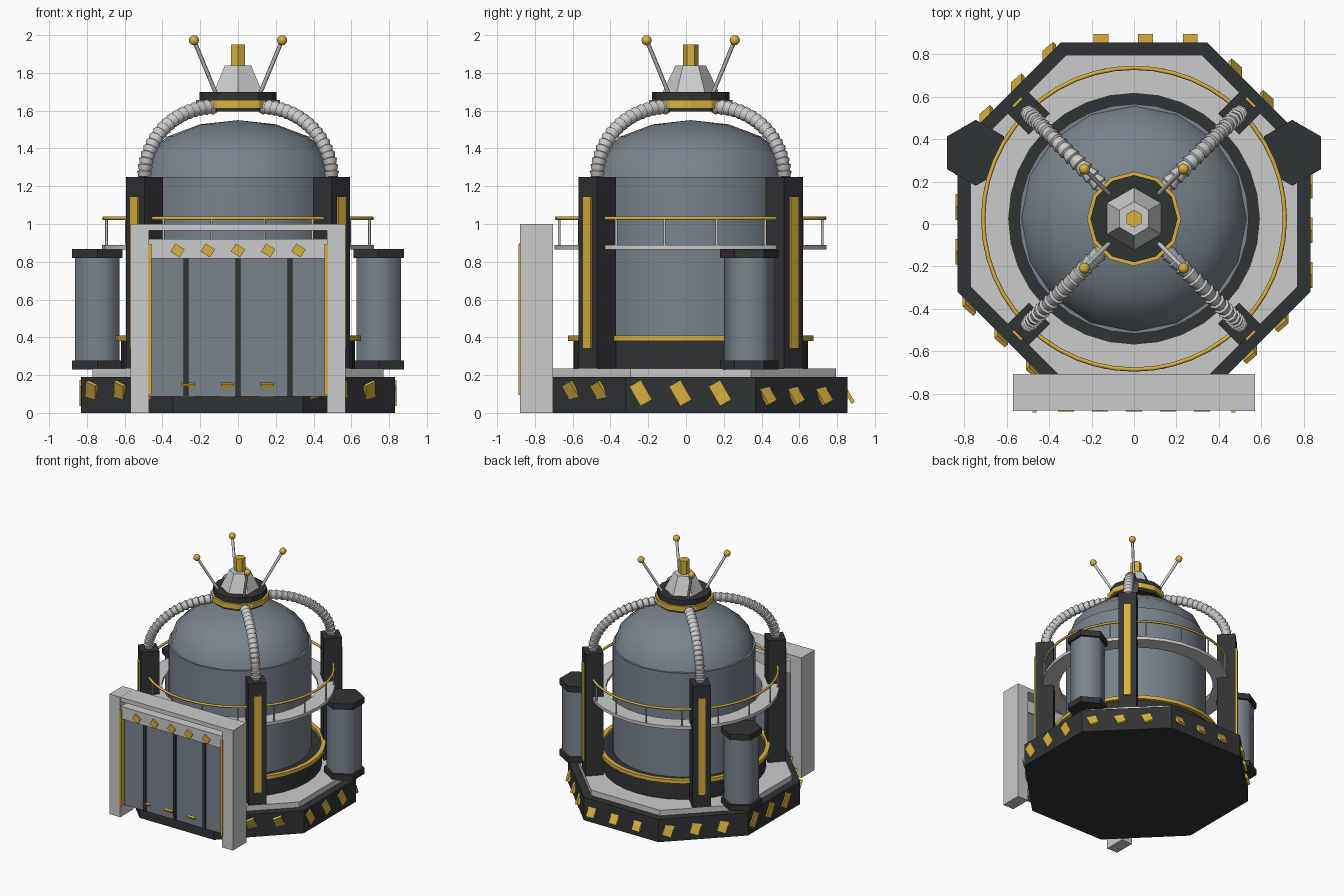
import bpy, bmesh
from math import pi, sin, cos, radians
from mathutils import Vector, Matrix

if "Cube" in bpy.data.objects:
    bpy.data.objects.remove(bpy.data.objects["Cube"])

CY = 0.025  # centre of the round body in y


def material(name, rgb):
    m = bpy.data.materials.new(name)
    m.diffuse_color = (*rgb, 1)
    m.use_nodes = True
    m.node_tree.nodes["Principled BSDF"].inputs["Base Color"].default_value = m.diffuse_color
    return m


BLUE = material("blue_steel", (0.19, 0.23, 0.27))
DARK = material("dark_metal", (0.03, 0.033, 0.036))
GOLD = material("yellow_trim", (0.70, 0.44, 0.05))


def add(name, bm, mat=None, smooth=None):
    bmesh.ops.recalc_face_normals(bm, faces=bm.faces)
    me = bpy.data.meshes.new(name)
    bm.to_mesh(me)
    bm.free()
    ob = bpy.data.objects.new(name, me)
    bpy.context.collection.objects.link(ob)
    if mat:
        me.materials.append(mat)
    if smooth:
        bpy.ops.object.select_all(action='DESELECT')
        ob.select_set(True)
        bpy.context.view_layer.objects.active = ob
        bpy.ops.object.shade_smooth_by_angle(angle=radians(smooth))
    return ob


def box(name, loc, size, mat=None, rot=Matrix()):
    bm = bmesh.new()
    mtx = Matrix.Translation(loc) @ rot.to_4x4() @ Matrix.Diagonal((*size, 1))
    bmesh.ops.create_cube(bm, size=1, matrix=mtx)
    return add(name, bm, mat)


def lathe(name, profile, n, mat=None, smooth=None, start=0, x=0, y=CY, closed=False):
    """Spin (radius, z) points around a vertical axis; closed makes a ring."""
    bm = bmesh.new()
    rings = []
    for r, z in profile:
        if r == 0:
            rings.append([bm.verts.new((x, y, z))] * n)
        else:
            rings.append([bm.verts.new((x + r * cos(start + 2 * pi * i / n),
                                        y + r * sin(start + 2 * pi * i / n), z)) for i in range(n)])
    pairs = list(zip(rings, rings[1:])) + ([(rings[-1], rings[0])] if closed else [])
    for a, b in pairs:
        for i in range(n):
            j = (i + 1) % n
            quad = list(dict.fromkeys((a[i], a[j], b[j], b[i])))
            if len(quad) > 2:
                bm.faces.new(quad)
    if not closed:
        for ring in (rings[0], rings[-1]):
            if ring[0] is not ring[1]:
                bm.faces.new(ring)
    return add(name, bm, mat, smooth)


def tube(name, pts, radii, n, mat=None, smooth=None):
    """Loft circles along a path lying in a vertical plane."""
    bm = bmesh.new()
    side = (pts[-1] - pts[0]).cross(Vector((0, 0, 1))).normalized()
    if side.length < 0.5:
        side = Vector((1, 0, 0))
    rings = []
    for k, p in enumerate(pts):
        t = (pts[min(k + 1, len(pts) - 1)] - pts[max(k - 1, 0)]).normalized()
        up = side.cross(t)
        rings.append([bm.verts.new(p + radii[k] * (side * cos(2 * pi * i / n) + up * sin(2 * pi * i / n)))
                      for i in range(n)])
    for a, b in zip(rings, rings[1:]):
        for i in range(n):
            j = (i + 1) % n
            bm.faces.new((a[i], a[j], b[j], b[i]))
    bm.faces.new(rings[0])
    bm.faces.new(rings[-1])
    return add(name, bm, mat, smooth)


# Octagonal base in two steps
OCT = 1 / cos(pi / 8)
lathe("base", [(0.83 * OCT, 0), (0.83 * OCT, 0.19)], 8, DARK, start=pi / 8)
lathe("base_deck", [(0.77 * OCT, 0.19), (0.77 * OCT, 0.235)], 8, start=pi / 8)

# Tilted hazard blocks, three on each base side, all leaning around world x
for k in range(8):
    a = k * pi / 4
    for t in (-0.265, -0.055, 0.155):
        loc = (0.83 * cos(a) - t * sin(a), CY + 0.83 * sin(a) + t * cos(a), 0.105)
        rot = Matrix.Rotation(radians(30), 3, 'X') @ Matrix.Rotation(a, 3, 'Z')
        box("hazard_block", loc, (0.02, 0.07, 0.12), GOLD, rot)

# Tank body with plinth, gold ring and dome
lathe("tank_plinth", [(0.62, 0.235), (0.62, 0.385)], 32, DARK, 30)
lathe("plinth_ring", [(0.615, 0.38), (0.65, 0.38), (0.65, 0.41), (0.615, 0.41)], 32, GOLD, 30, closed=True)
lathe("tank", [(0.54, 0.385), (0.54, 1.25)], 32, BLUE, 30)
lathe("dome", [(0.53 * cos(k * pi / 16), 1.25 + 0.3 * sin(k * pi / 16)) for k in (0, 2, 4, 6)] + [(0, 1.55)],
      16, BLUE, 40)

# Walkway with railing
lathe("walkway", [(0.59, 0.865), (0.72, 0.865), (0.72, 0.89), (0.59, 0.89)], 32, None, 30, closed=True)
lathe("handrail", [(0.71 + 0.01 * cos(k * pi / 3), 1.03 + 0.01 * sin(k * pi / 3)) for k in range(6)],
      48, GOLD, 70, closed=True)
for k in range(16):
    a = (k + 0.5) * pi / 8
    lathe("railing_post", [(0.007, 0.885), (0.007, 1.03)], 6, None, 70,
          x=0.71 * cos(a), y=CY + 0.71 * sin(a))

# Four diagonal pillars, each with strip, ribbed hose and antenna
for k in range(4):
    a = pi / 4 + k * pi / 2
    d = Vector((cos(a), sin(a), 0))
    c = Vector((0, CY, 0))
    rot = Matrix.Rotation(a, 3, 'Z')
    box("pillar", c + d * 0.70 + Vector((0, 0, 0.7425)), (0.14, 0.14, 1.015), DARK, rot)
    box("pillar_strip", c + d * 0.772 + Vector((0, 0, 0.743)), (0.02, 0.06, 0.806), GOLD, rot)
    pts, radii = [], []
    steps = 18
    for s in range(steps):
        for f, r in ((0.0, 0.031), (0.85, 0.041)):
            u = (s + f) / steps * pi / 2
            pts.append(c + d * (0.18 + 0.52 * cos(u)) + Vector((0, 0, 1.25 + 0.37 * sin(u))))
            radii.append(r)
    tube("hose", pts, radii, 8, None, 50)
    foot, tip = c + d * 0.165 + Vector((0, 0, 1.69)), c + d * 0.33 + Vector((0, 0, 1.973))
    tube("antenna_rod", [foot, tip], [0.011, 0.011], 6, None, 70)
    bm = bmesh.new()
    bmesh.ops.create_uvsphere(bm, u_segments=8, v_segments=6, radius=0.027, matrix=Matrix.Translation(tip))
    add("antenna_ball", bm, GOLD, 60)

# Cap hub above the dome
lathe("cap_underside", [(0.205, 1.595), (0.205, 1.615)], 12, DARK)
lathe("cap_ring", [(0.222, 1.612), (0.222, 1.656)], 12, GOLD)
lathe("cap_disk", [(0.205, 1.655), (0.205, 1.70)], 12, DARK)
lathe("cap_cone", [(0.147, 1.70), (0.08, 1.84)], 6, start=pi / 2)
lathe("cap_beacon", [(0.042, 1.84), (0.042, 1.95)], 6, GOLD, start=pi / 2)

# Hexagonal side canisters
for sx in (-1, 1):
    px = sx * 0.745
    lathe("canister", [(0.135, 0.27), (0.135, 0.83)], 6, BLUE, 65, pi / 2, px, 0.335)
    for z in (0.23, 0.82):
        lathe("canister_cap", [(0.155, z), (0.155, z + 0.048)], 6, DARK, None, pi / 2, px, 0.335)

# Front gate: posts, beams, door panels and trim
for sx in (-1, 1):
    box("gate_post", (sx * 0.52, -0.7925, 0.5), (0.10, 0.175, 1.0))
    box("gate_edge_strip", (sx * 0.468, -0.865, 0.495), (0.018, 0.045, 0.80), GOLD)
box("gate_top_beam", (0, -0.7925, 0.982), (0.94, 0.172, 0.035))
box("gate_lintel", (0, -0.81, 0.869), (0.94, 0.12, 0.102))
for k in range(5):
    box("lintel_marker", ((k - 2) * 0.16, -0.873, 0.86), (0.058, 0.02, 0.05), GOLD,
        Matrix.Rotation(radians(32), 3, 'Y'))
box("gate_door", (0, -0.795, 0.453), (0.94, 0.07, 0.735), BLUE)
for x in (-0.275, 0, 0.275):
    box("door_rib", (x, -0.80, 0.453), (0.026, 0.08, 0.735), DARK)
